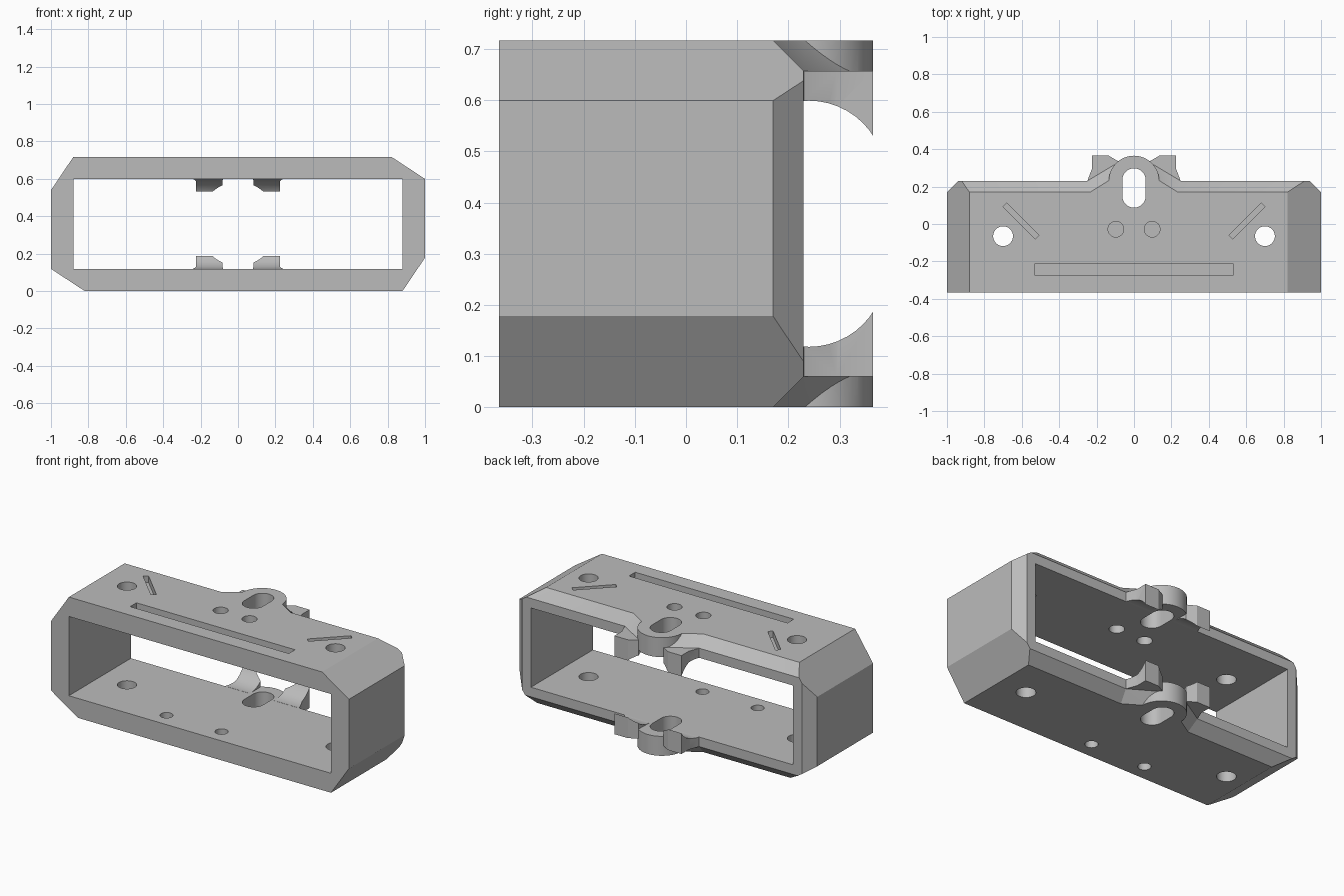
import bpy, bmesh, math
from mathutils import Vector, Matrix

cube = bpy.data.objects.get("Cube")
if cube:
    bpy.data.objects.remove(cube, do_unlink=True)

H = 0.717          # overall height
WALL = 0.118       # deck thickness
FRONT, BACK = -0.365, 0.23
BEVEL = 0.06

grey = bpy.data.materials.new("plain_grey")
grey.use_nodes = True
grey.diffuse_color = (0.5, 0.5, 0.5, 1)
grey.node_tree.nodes["Principled BSDF"].inputs["Base Color"].default_value = (0.5, 0.5, 0.5, 1)


def finish(bm, name):
    bmesh.ops.recalc_face_normals(bm, faces=bm.faces)
    mesh = bpy.data.meshes.new(name)
    bm.to_mesh(mesh)
    bm.free()
    mesh.materials.append(grey)
    obj = bpy.data.objects.new(name, mesh)
    bpy.context.collection.objects.link(obj)
    return obj


def hull(name, points):
    bm = bmesh.new()
    for p in points:
        bm.verts.new(p)
    res = bmesh.ops.convex_hull(bm, input=bm.verts)
    bmesh.ops.delete(bm, geom=[v for v in bm.verts if not v.link_faces], context='VERTS')
    bmesh.ops.dissolve_limit(bm, angle_limit=0.01, verts=bm.verts, edges=bm.edges)
    return finish(bm, name)


def prism(name, outline, z0, z1):
    bm = bmesh.new()
    face = bm.faces.new([bm.verts.new((x, y, z0)) for x, y in outline])
    new = bmesh.ops.extrude_face_region(bm, geom=[face])["geom"]
    bmesh.ops.translate(bm, vec=(0, 0, z1 - z0),
                        verts=[g for g in new if isinstance(g, bmesh.types.BMVert)])
    return finish(bm, name)


def arc(cx, cy, r, start, end, n):
    return [(cx + r * math.cos(start + (end - start) * i / n),
             cy + r * math.sin(start + (end - start) * i / n)) for i in range(n + 1)]


def circle(cx, cy, r):
    return arc(cx, cy, r, 0, math.tau, 48)[:-1]


def bar(cx, cy, length, width, angle=0):
    turn = Matrix.Rotation(angle, 2)
    corners = [(-1, -1), (1, -1), (1, 1), (-1, 1)]
    return [tuple(Vector((cx, cy)) + turn @ Vector((a * length / 2, b * width / 2)))
            for a, b in corners]


def combine(target, other, operation):
    mod = target.modifiers.new("combine", 'BOOLEAN')
    mod.operation = operation
    mod.solver = 'EXACT'
    mod.object = other
    bpy.context.view_layer.objects.active = target
    bpy.ops.object.modifier_apply(modifier=mod.name)
    bpy.data.objects.remove(other, do_unlink=True)


def flip(obj):
    """Reflect a part from the upper deck to the lower deck."""
    obj.data.transform(Matrix.Translation((0, 0, H)) @ Matrix.Diagonal((1, 1, -1, 1)))
    obj.data.flip_normals()


# Outer block with a bevelled back rim
corners = []
for sx in (-1, 1):
    for top in (0, 1):
        z, inner = (H, H - BEVEL) if top else (0, BEVEL)
        corners += [(sx, FRONT, z), (sx, BACK - BEVEL, z), (sx * (1 - BEVEL), BACK, inner)]
frame = hull("bracket_frame", corners)

# Cut the four long corners, alternately steep and shallow
bm = bmesh.new()
bm.from_mesh(frame.data)
for sx, top, dx, dz in ((1, 1, 0.18, 0.118), (-1, 1, 0.12, 0.178),
                        (-1, 0, 0.18, 0.118), (1, 0, 0.12, 0.178)):
    sz = 1 if top else -1
    point = Vector((sx * (1 - dx), 0, H if top else 0))
    cut = bmesh.ops.bisect_plane(bm, geom=bm.verts[:] + bm.edges[:] + bm.faces[:],
                                 plane_co=point, plane_no=(sx * dz, 0, sz * dx),
                                 clear_outer=True)
    bmesh.ops.holes_fill(bm, edges=[e for e in bm.edges if e.is_boundary], sides=0)
bmesh.ops.recalc_face_normals(bm, faces=bm.faces)
bm.to_mesh(frame.data)
bm.free()

# Hollow centre, open front and back
combine(frame, prism("cavity", bar(0, 0, 1.76, 2), WALL, H - WALL), 'DIFFERENCE')

EAR = [(0.08, 0.229), (0.25, 0.229), (0.225, 0.295), (0.225, 0.365), (0.135, 0.365), (0.083, 0.335)]

for lower in (False, True):
    # Sloped shoulder between deck and lug
    points = []
    for s in (-1, 1):
        points += [(s * 0.235, BACK - BEVEL, H), (s * 0.13, 0.235, H)]
        for z in (H - BEVEL, H - WALL):
            points += [(s * 0.25, BACK, z), (s * 0.1, 0.32, z), (s * 0.235, BACK - BEVEL, z)]
    parts = [hull("shoulder", points)]

    # Round lug
    parts.append(prism("lug", circle(0, BACK, 0.135), H - WALL, H))

    # Pair of ears with a concave inner side
    for s in (-1, 1):
        ear = prism("ear", [(s * x, y) for x, y in EAR], 0.5, H - BEVEL)
        scoop = prism("scoop", circle(0, 0, 0.15), -0.5, 0.5)
        scoop.data.transform(Matrix.Translation((0, 0.24, 0.449))
                             @ Matrix.Rotation(math.pi / 2, 4, 'Y'))
        combine(ear, scoop, 'DIFFERENCE')
        parts.append(ear)

    for part in parts:
        if lower:
            flip(part)
        combine(frame, part, 'UNION')

# Long slot through both lugs, and the large mounting holes
slot = arc(0, 0.235, 0.0625, 0, math.pi, 24) + arc(0, 0.15, 0.0625, math.pi, math.tau, 24)
through = [slot] + [circle(s * 0.7, -0.065, 0.053) for s in (-1, 1)]
for outline in through:
    combine(frame, prism("hole", outline, -0.2, H + 0.2), 'DIFFERENCE')

# Small holes, one pair in each deck
for s in (-1, 1):
    combine(frame, prism("hole", circle(s * 0.097, -0.028, 0.042), 0.4, H + 0.2), 'DIFFERENCE')
    combine(frame, prism("hole", circle(-0.11 + s * 0.185, -0.265, 0.036), -0.2, 0.3), 'DIFFERENCE')

# Shallow grooves in the top
grooves = [bar(0, -0.243, 1.065, 0.06)]
grooves += [bar(s * 0.604, 0.016, 0.245, 0.03, s * math.pi / 4) for s in (-1, 1)]
for outline in grooves:
    combine(frame, prism("groove", outline, H - 0.04, H + 0.2), 'DIFFERENCE')

bpy.ops.object.select_all(action='DESELECT')
frame.select_set(True)
bpy.context.view_layer.objects.active = frame
bpy.ops.object.shade_smooth_by_angle(angle=math.radians(25))
